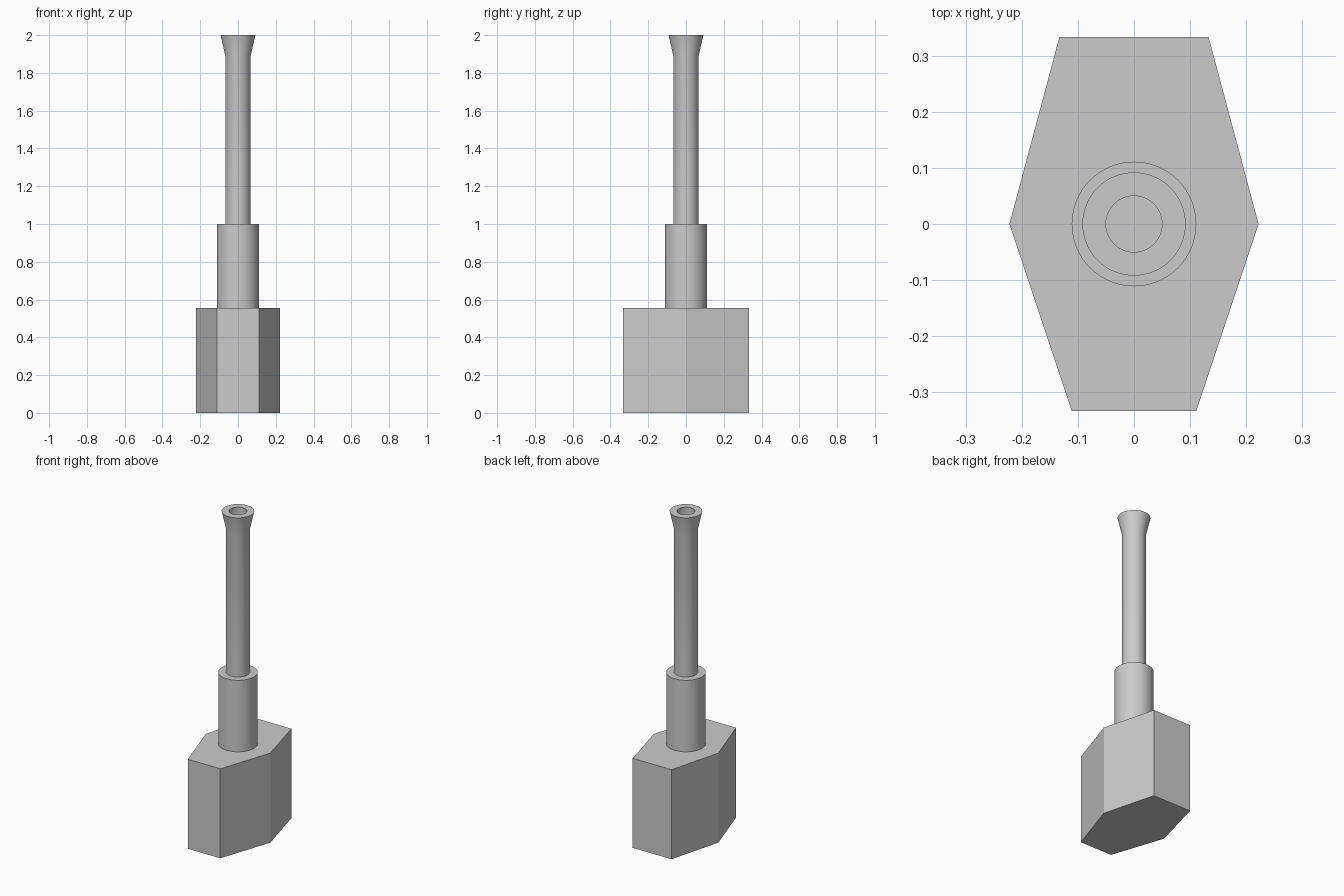
import bpy, bmesh, math

if "Cube" in bpy.data.objects:
    bpy.data.objects.remove(bpy.data.objects["Cube"])


def finish(name, bm, smooth):
    bmesh.ops.recalc_face_normals(bm, faces=bm.faces)
    mesh = bpy.data.meshes.new(name)
    bm.to_mesh(mesh)
    bm.free()
    obj = bpy.data.objects.new(name, mesh)
    bpy.context.collection.objects.link(obj)
    if smooth:
        bpy.ops.object.select_all(action='DESELECT')
        obj.select_set(True)
        bpy.context.view_layer.objects.active = obj
        bpy.ops.object.shade_smooth_by_angle(angle=math.radians(30))
    return obj


def lathe(name, profile, sides=64):
    """Revolve (radius, z) points around z and cap both ends."""
    bm = bmesh.new()
    rings = [[bm.verts.new((r * math.cos(math.tau * i / sides),
                            r * math.sin(math.tau * i / sides), z))
              for i in range(sides)] for r, z in profile]
    for a, b in zip(rings, rings[1:]):
        for i in range(sides):
            j = (i + 1) % sides
            bm.faces.new((a[i], a[j], b[j], b[i]))
    bm.faces.new(rings[0])
    bm.faces.new(rings[-1])
    return finish(name, bm, True)


def prism(name, outline, height):
    """Extrude a flat outline upwards from z = 0."""
    bm = bmesh.new()
    face = bm.faces.new([bm.verts.new((x, y, 0)) for x, y in outline])
    top = bmesh.ops.extrude_face_region(bm, geom=[face], use_keep_orig=True)
    verts = [v for v in top['geom'] if isinstance(v, bmesh.types.BMVert)]
    bmesh.ops.translate(bm, verts=verts, vec=(0, 0, height))
    return finish(name, bm, False)


# Six-sided housing, slightly wider at the back
right = [(0.111, -0.333), (0.222, 0.0), (0.133, 0.333)]
prism("housing", right + [(-x, y) for x, y in reversed(right)], 0.556)

# Thick sleeve above the housing
lathe("sleeve", [(0.111, 0.556), (0.111, 1.0)])

# Slim barrel with flared muzzle and hollow bore
lathe("barrel", [(0.067, 1.0), (0.067, 1.89), (0.092, 2.0),
                 (0.05, 2.0), (0.05, 1.02)])
